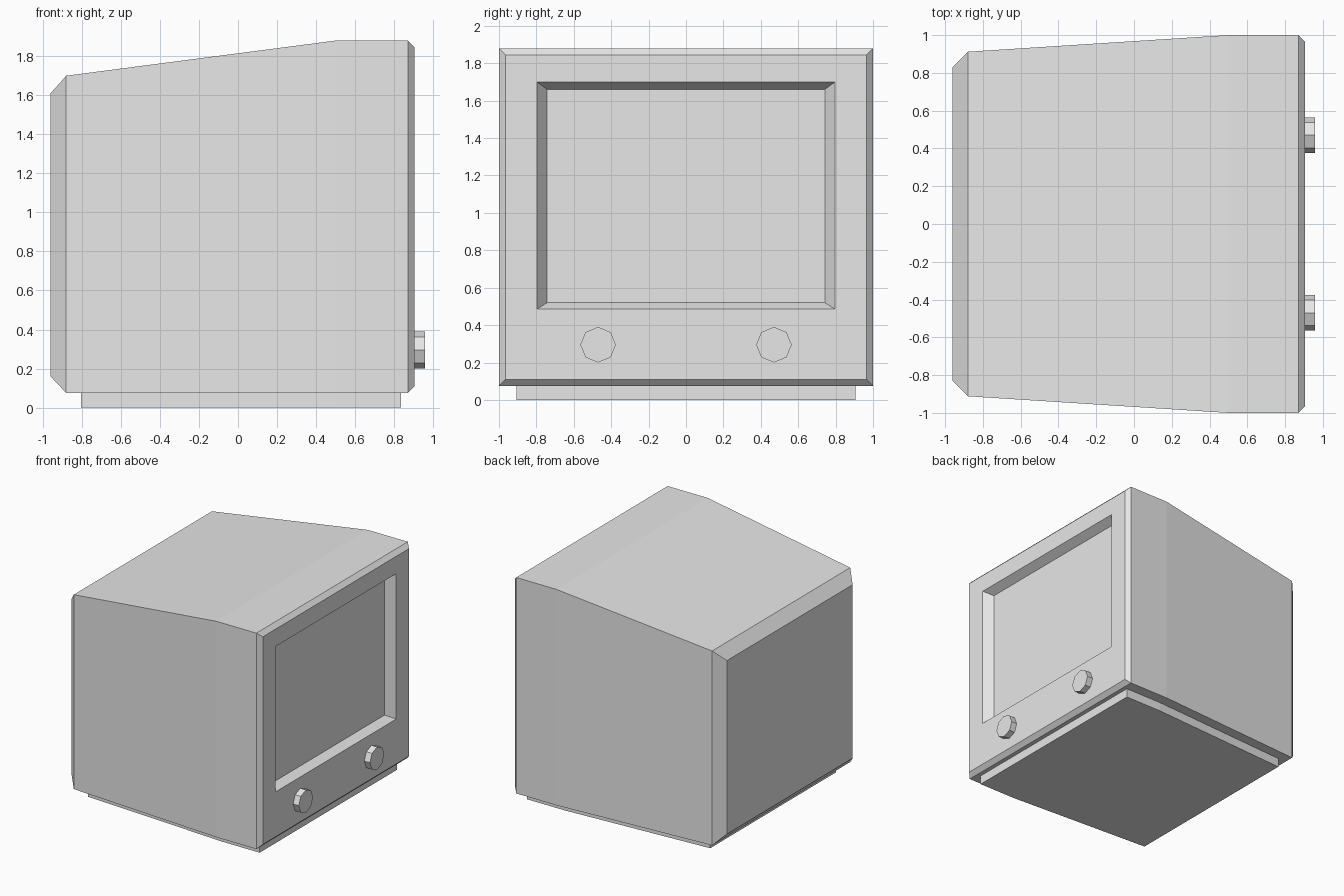
import bpy, bmesh
from math import pi
from mathutils import Matrix

cube = bpy.data.objects.get("Cube")
if cube:
    bpy.data.objects.remove(cube, do_unlink=True)

GREY = (0.8, 0.8, 0.8, 1.0)
grey = bpy.data.materials.new("plain light grey")
grey.use_nodes = True
grey.diffuse_color = GREY
grey.node_tree.nodes["Principled BSDF"].inputs["Base Color"].default_value = GREY


def add_object(name, bm):
    bmesh.ops.recalc_face_normals(bm, faces=bm.faces[:])
    mesh = bpy.data.meshes.new(name)
    bm.to_mesh(mesh)
    bm.free()
    mesh.materials.append(grey)
    obj = bpy.data.objects.new(name, mesh)
    bpy.context.collection.objects.link(obj)
    return obj


def loft(name, sections):
    """Join rectangular sections (x, half width, bottom, top) along x, with capped ends."""
    bm = bmesh.new()
    rings = []
    for x, w, z0, z1 in sections:
        corners = ((-w, z0), (w, z0), (w, z1), (-w, z1))
        rings.append([bm.verts.new((x, y, z)) for y, z in corners])
    for a, b in zip(rings, rings[1:]):
        for i in range(4):
            j = (i + 1) % 4
            bm.faces.new((a[i], a[j], b[j], b[i]))
    bm.faces.new(rings[0])
    bm.faces.new(rings[-1])
    return add_object(name, bm)


# Tapered housing with chamfered ends; the last two sections sink the screen
loft("monitor_housing", [
    (-0.96, 0.83, 0.16, 1.61),
    (-0.88, 0.912, 0.075, 1.70),
    (0.50, 1.0, 0.075, 1.88),
    (0.87, 1.0, 0.075, 1.88),
    (0.905, 0.965, 0.11, 1.845),
    (0.905, 0.797, 0.485, 1.70),
    (0.835, 0.742, 0.52, 1.66),
])

# Low foot that follows the outline of the housing
loft("base_foot", [
    (-0.805, 0.83, 0, 0.075),
    (0.49, 0.907, 0, 0.075),
    (0.835, 0.907, 0, 0.075),
])

# Pair of octagonal knobs under the screen
for name, y in (("left_knob", -0.47), ("right_knob", 0.47)):
    bm = bmesh.new()
    bmesh.ops.create_cone(bm, cap_ends=True, segments=8, radius1=0.095, radius2=0.095,
                          depth=0.056, matrix=Matrix.Rotation(pi / 2, 4, "Y"))
    knob = add_object(name, bm)
    knob.location = (0.929, y, 0.295)
